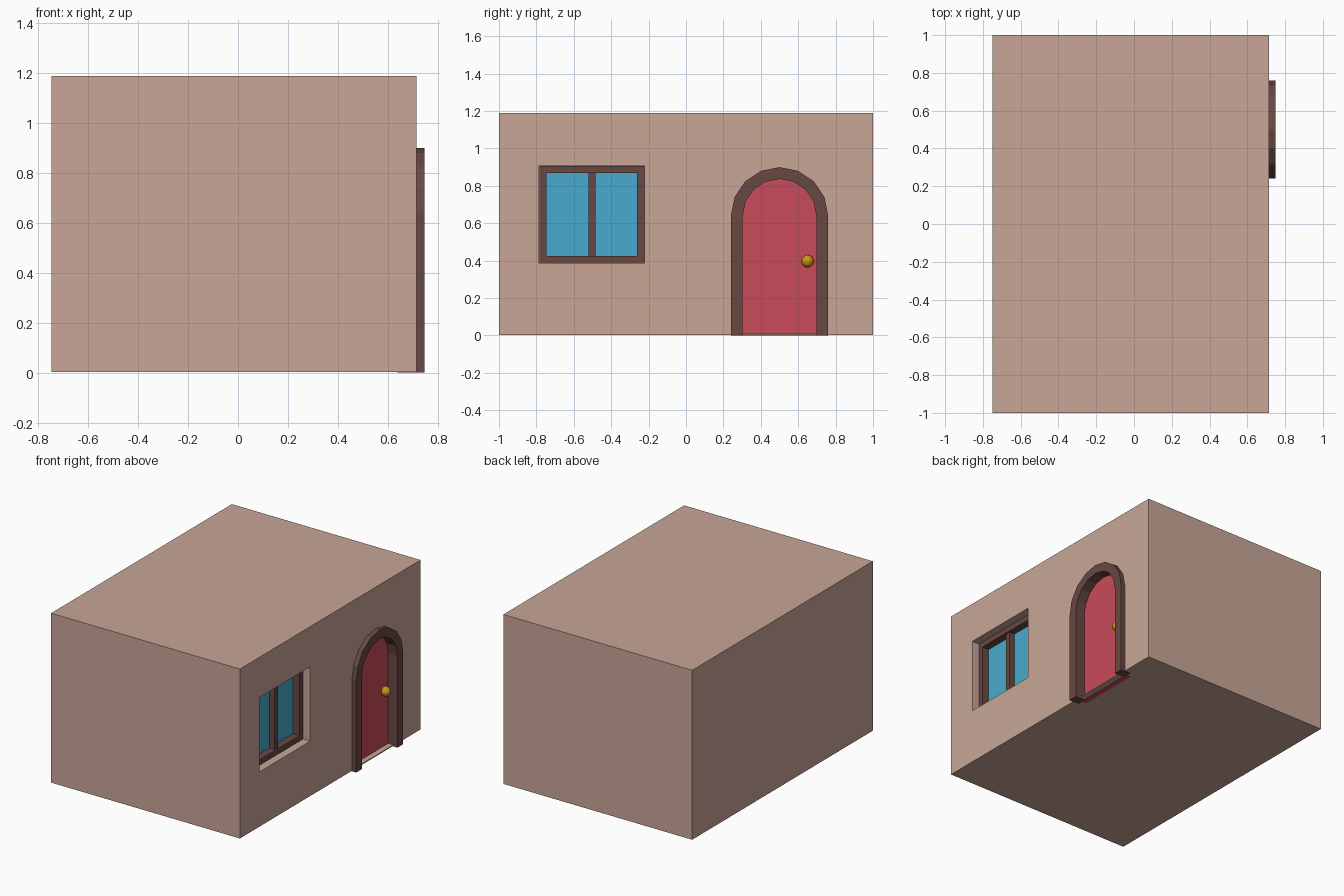
import bpy, bmesh, math

if "Cube" in bpy.data.objects:
    bpy.data.objects.remove(bpy.data.objects["Cube"])


def material(name, r, g, b):
    m = bpy.data.materials.new(name)
    m.diffuse_color = (r, g, b, 1)
    m.use_nodes = True
    m.node_tree.nodes["Principled BSDF"].inputs["Base Color"].default_value = m.diffuse_color
    return m


WALL = material("wall_pink", 0.58, 0.38, 0.31)
WOOD = material("brown_wood", 0.14, 0.065, 0.055)
RED = material("door_red", 0.58, 0.07, 0.10)
BLUE = material("glass_blue", 0.065, 0.40, 0.61)
GOLD = material("knob_gold", 0.60, 0.30, 0.01)


def finish(name, bm, mat):
    bmesh.ops.recalc_face_normals(bm, faces=bm.faces)
    me = bpy.data.meshes.new(name)
    bm.to_mesh(me)
    bm.free()
    ob = bpy.data.objects.new(name, me)
    bpy.context.collection.objects.link(ob)
    me.materials.append(mat)
    return ob


def extrude_yz(name, pts, x0, x1, mat):
    """Solid made from a (y, z) outline pushed from x0 to x1."""
    bm = bmesh.new()
    a = [bm.verts.new((x0, y, z)) for y, z in pts]
    b = [bm.verts.new((x1, y, z)) for y, z in pts]
    bm.faces.new(a)
    bm.faces.new(b)
    for i in range(len(pts)):
        j = (i + 1) % len(pts)
        bm.faces.new((a[i], a[j], b[j], b[i]))
    return finish(name, bm, mat)


def rect(y0, y1, z0, z1):
    return [(y0, z0), (y1, z0), (y1, z1), (y0, z1)]


def arch(r, z0, n=8, cy=0.5, cz=0.64):
    """Open path: up one side, round the top, down the other."""
    arc = [(cy + r * math.cos(math.pi * i / n), cz + r * math.sin(math.pi * i / n))
           for i in range(n + 1)]
    return [(cy + r, z0)] + arc + [(cy - r, z0)]


def carve(target, cutter):
    mod = target.modifiers.new("pocket", 'BOOLEAN')
    mod.operation = 'DIFFERENCE'
    mod.solver = 'EXACT'
    mod.object = cutter
    bpy.context.view_layer.objects.active = target
    bpy.ops.object.modifier_apply(modifier=mod.name)
    bpy.data.objects.remove(cutter)


# House block with window and door pockets in the right wall
house = extrude_yz("house_walls", rect(-1, 1, 0.003, 1.19), -0.748, 0.715, WALL)
carve(house, extrude_yz("window_cutter", rect(-0.785, -0.222, 0.387, 0.908), 0.60, 0.9, WALL))
carve(house, extrude_yz("door_cutter", arch(0.259, 0.01), 0.67, 0.9, WALL))

# Arched door surround
outer, inner = arch(0.26, 0), arch(0.197, 0)
extrude_yz("door_frame", outer + inner[::-1], 0.672, 0.748, WOOD)

# Door leaf and knob
extrude_yz("door", arch(0.225, 0), 0.64, 0.676, RED)
bpy.ops.mesh.primitive_uv_sphere_add(segments=20, ring_count=12, radius=0.033,
                                     location=(0.69, 0.65, 0.397))
knob = bpy.context.object
knob.name = "door_knob"
knob.data.materials.append(GOLD)
bpy.ops.object.shade_smooth()

# Window frame, centre bar and glass
Y0, Y1, Z0, Z1, W = -0.784, -0.223, 0.388, 0.907, 0.038
bars = {
    "window_sill": rect(Y0, Y1, Z0, Z0 + W),
    "window_head": rect(Y0, Y1, Z1 - W, Z1),
    "window_side_left": rect(Y0, Y0 + W, Z0 + W, Z1 - W),
    "window_side_right": rect(Y1 - W, Y1, Z0 + W, Z1 - W),
}
for name, pts in bars.items():
    extrude_yz(name, pts, 0.601, 0.66, WOOD)
extrude_yz("window_centre_bar", rect(-0.522, -0.485, Z0 + W, Z1 - W), 0.601, 0.65, WOOD)
extrude_yz("window_glass", rect(Y0 + W, Y1 - W, Z0 + W, Z1 - W), 0.602, 0.608, BLUE)
